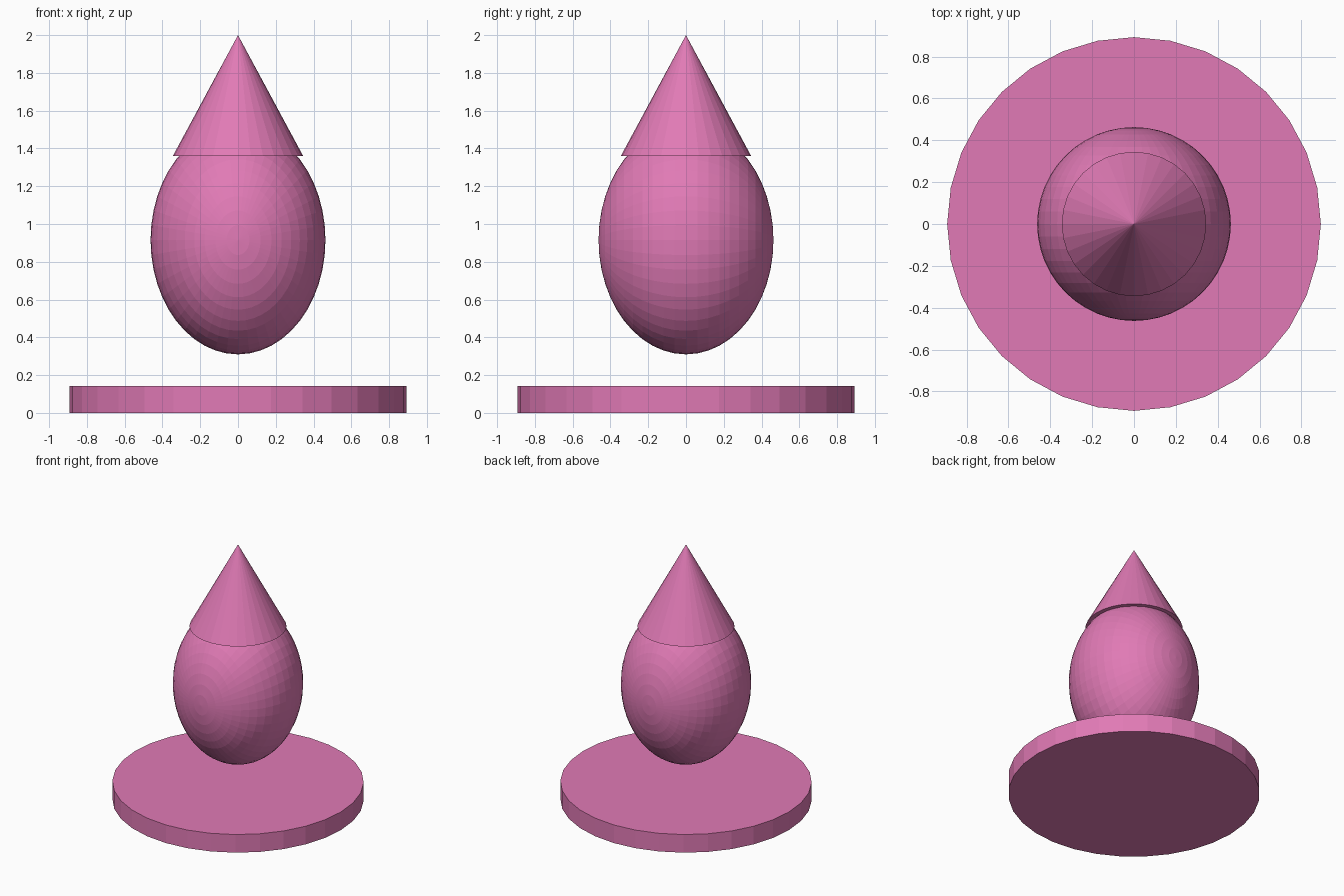
import bpy, math

if "Cube" in bpy.data.objects:
    bpy.data.objects.remove(bpy.data.objects["Cube"])

pink = bpy.data.materials.new("pink")
pink.diffuse_color = (0.75, 0.195, 0.465, 1)
pink.use_nodes = True
pink.node_tree.nodes["Principled BSDF"].inputs["Base Color"].default_value = pink.diffuse_color


def finish(name):
    ob = bpy.context.object
    ob.name = name
    ob.data.materials.append(pink)
    return ob


# Flat round base
bpy.ops.mesh.primitive_cylinder_add(vertices=32, radius=0.893, depth=0.142,
                                    location=(0, 0, 0.071))
finish("base_disc")

# Egg-shaped body floating above the base, poles facing front and back
bpy.ops.mesh.primitive_uv_sphere_add(segments=48, ring_count=24, radius=0.463,
                                     location=(0, 0, 0.915))
body = finish("body")
body.rotation_euler = (math.pi / 2, 0, 0)
body.scale = (1, 1.307, 1)  # local y points up after the rotation

# Pointed hat with a closed underside
bpy.ops.mesh.primitive_cone_add(vertices=32, radius1=0.345, radius2=0, depth=0.64,
                                location=(0, 0, 1.68))
finish("pointed_hat")
